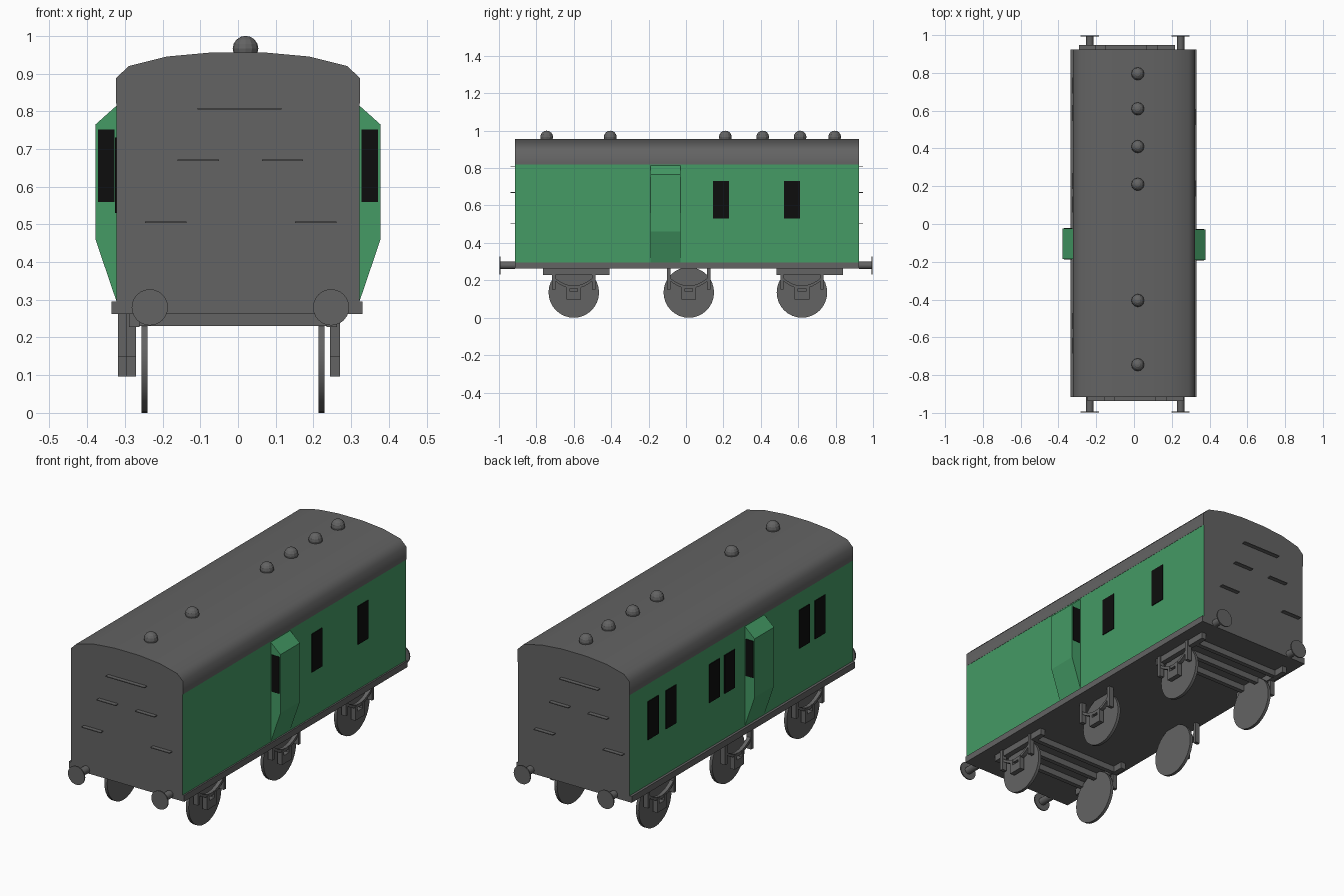
import bpy, bmesh, math
from mathutils import Matrix, Vector

if "Cube" in bpy.data.objects:
    bpy.data.objects.remove(bpy.data.objects["Cube"])


def material(name, rgb):
    m = bpy.data.materials.new(name)
    m.use_nodes = True
    m.diffuse_color = (*rgb, 1)
    bsdf = next(n for n in m.node_tree.nodes if n.type == 'BSDF_PRINCIPLED')
    bsdf.inputs["Base Color"].default_value = (*rgb, 1)
    return m


GREY = material("dark grey", (0.125, 0.125, 0.125))
GREEN = material("coach green", (0.058, 0.325, 0.13))
BLACK = material("window black", (0.004, 0.004, 0.004))
FRONT, BACK = -0.915, 0.925


def finish(name, bm, *mats, smooth=None):
    bmesh.ops.recalc_face_normals(bm, faces=bm.faces)
    mesh = bpy.data.meshes.new(name)
    bm.to_mesh(mesh)
    bm.free()
    for m in mats:
        mesh.materials.append(m)
    ob = bpy.data.objects.new(name, mesh)
    bpy.context.collection.objects.link(ob)
    if smooth:
        bpy.ops.object.select_all(action='DESELECT')
        bpy.context.view_layer.objects.active = ob
        ob.select_set(True)
        bpy.ops.object.shade_smooth_by_angle(angle=math.radians(smooth))
    return ob


def add_box(bm, x, y, z):
    """Box from (min, max) pairs."""
    size = [b - a for a, b in (x, y, z)]
    mid = [(a + b) / 2 for a, b in (x, y, z)]
    bmesh.ops.create_cube(bm, size=1, matrix=Matrix.Translation(mid) @ Matrix.Diagonal((*size, 1)))


def box(name, x, y, z, mat):
    bm = bmesh.new()
    add_box(bm, x, y, z)
    return finish(name, bm, mat)


def add_prism(bm, points, depth):
    """Extrude a closed loop of 3D points."""
    face = bm.faces.new([bm.verts.new(p) for p in points])
    ext = bmesh.ops.extrude_face_region(bm, geom=[face])
    moved = [g for g in ext["geom"] if isinstance(g, bmesh.types.BMVert)]
    bmesh.ops.translate(bm, verts=moved, vec=depth)


def add_disc(bm, centre, radius, depth, axis, sides):
    turn = Vector((0, 0, 1)).rotation_difference(Vector(axis)).to_matrix().to_4x4()
    bmesh.ops.create_cone(bm, cap_ends=True, segments=sides, radius1=radius, radius2=radius,
                          depth=depth, matrix=Matrix.Translation(centre) @ turn)


# Body: green sides, grey ends
bm = bmesh.new()
add_box(bm, (-0.322, 0.322), (FRONT, BACK), (0.29, 0.82))
bm.normal_update()
for f in bm.faces:
    f.material_index = 1 if abs(f.normal.x) > 0.5 else 0
finish("body", bm, GREY, GREEN)

# Arched roof
half = [(0.323, 0.82), (0.323, 0.888), (0.29, 0.92), (0.19, 0.945), (0.07, 0.956)]
outline = half + [(-x, z) for x, z in reversed(half)]
bm = bmesh.new()
add_prism(bm, [(x, FRONT, z) for x, z in outline], (0, BACK - FRONT, 0))
finish("roof", bm, GREY, smooth=60)

# Roof vents
for y in (-0.745, -0.405, 0.21, 0.41, 0.61, 0.795):
    bm = bmesh.new()
    bmesh.ops.create_uvsphere(bm, u_segments=12, v_segments=8, radius=0.034,
                              matrix=Matrix.Translation((0.02, y, 0.966)))
    finish("roof_vent", bm, GREY)

# Floor frame
box("floor_frame", (-0.335, 0.33), (FRONT, BACK), (0.262, 0.295), GREY)

# Side windows
for side, starts in ((1, (0.145, 0.525)), (-1, (0.69, 0.545, 0.185, 0.06, -0.555, -0.685))):
    for y in starts:
        xs = sorted((side * 0.32, side * 0.326))
        box("side_window", xs, (y, y + 0.085), (0.53, 0.73), BLACK)

# Lookout bays with a window facing each way
for side in (1, -1):
    bay = [(0.31, 0.295), (0.322, 0.295), (0.378, 0.46), (0.378, 0.765), (0.322, 0.815), (0.31, 0.815)]
    y0, y1 = (-0.19, -0.03) if side > 0 else (-0.185, -0.025)
    bm = bmesh.new()
    add_prism(bm, [(side * x, y0, z) for x, z in bay], (0, y1 - y0, 0))
    finish("lookout_bay", bm, GREEN)
    xs = sorted((side * 0.328, side * 0.371))
    for y in (y0, y1):
        box("lookout_window", xs, (y - 0.003, y + 0.003), (0.56, 0.752), BLACK)

# Thin footsteps on both ends
for end, shift, y in ((1, 0, FRONT), (-1, -0.045, BACK)):
    for x, z, w in ((0.004, 0.807, 0.222), (-0.105, 0.67, 0.11), (0.118, 0.67, 0.11),
                    (-0.192, 0.505, 0.11), (0.206, 0.505, 0.11)):
        x += shift
        ys = sorted((y, y - end * 0.022))
        box("end_step", (x - w / 2, x + w / 2), ys, (z - 0.002, z + 0.002), GREY)

# Buffers
for x in (-0.234, 0.247):
    for y, sign in ((FRONT, -1), (BACK, 1)):
        tip = sign * 0.997
        bm = bmesh.new()
        add_disc(bm, (x, (y + tip) / 2, 0.28), 0.02, abs(tip - y), (0, 1, 0), 12)
        add_disc(bm, (x, tip - sign * 0.002, 0.28), 0.048, 0.006, (0, 1, 0), 24)
        finish("buffer", bm, GREY, smooth=40)

# Running gear
MID = -0.013


def running_gear(y, x):
    """Axle guards, leaf spring and axle box outside a wheel."""
    bm = bmesh.new()
    wide = (x - 0.013, x + 0.013)
    for s in (-1, 1):
        add_box(bm, wide, (y + s * 0.107 - 0.009, y + s * 0.107 + 0.009), (0.15, 0.265))
        add_box(bm, wide, (y + s * 0.03 - 0.009, y + s * 0.03 + 0.009), (0.105, 0.17))
    add_box(bm, wide, (y - 0.039, y + 0.039), (0.097, 0.14))
    # sagging spring
    arc = [(t / 4 * 0.11, 0.155 + (t / 4) ** 2 * 0.05) for t in range(-4, 5)]
    loop = arc + [(a, z + 0.016) for a, z in reversed(arc)]
    add_prism(bm, [(x - 0.01, y + a, z) for a, z in loop], (0.02, 0, 0))
    finish("running_gear", bm, GREY)


for y in (-0.6, 0.015, 0.62):
    for side in (-1, 1):
        bm = bmesh.new()
        add_disc(bm, (MID + side * 0.235, y, 0.135), 0.135, 0.016, (1, 0, 0), 32)
        finish("wheel", bm, GREY, smooth=40)
        outboard = 0.292 if (side < 0 and y == 0.015) else 0.27
        running_gear(y, MID + side * outboard)

# Ladder frames above the end wheels
for y0, y1 in ((-0.765, -0.41), (0.485, 0.84)):
    bm = bmesh.new()
    for side in (-1, 1):
        x = MID + side * 0.262
        add_box(bm, (x - 0.014, x + 0.014), (y0, y1), (0.228, 0.264))
    for y in (y0 + 0.07, (y0 + y1) / 2, y1 - 0.07):
        add_box(bm, (MID - 0.255, MID + 0.255), (y - 0.012, y + 0.012), (0.23, 0.262))
    finish("axle_frame", bm, GREY)
